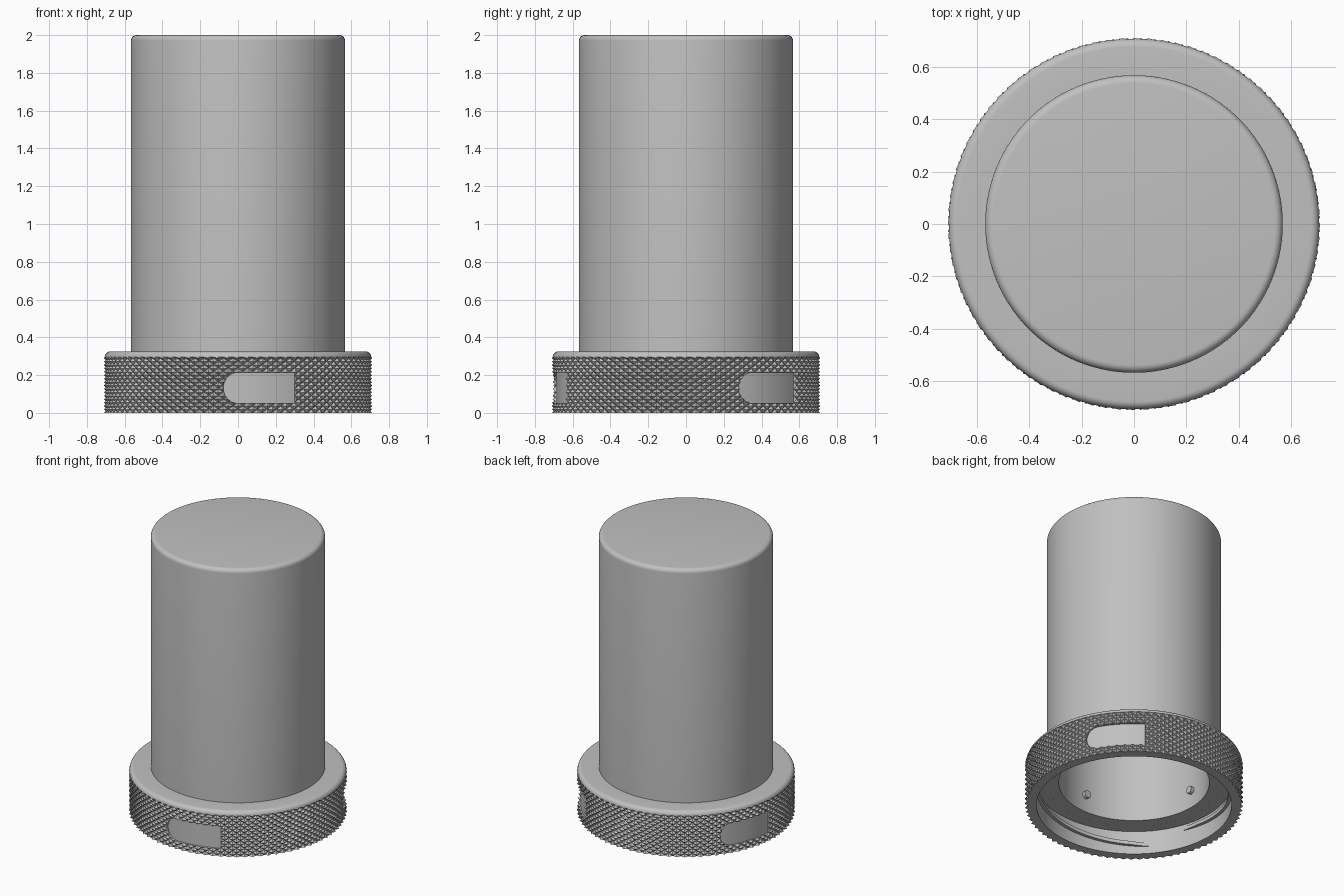
import bpy, bmesh
from math import sin, cos, pi, radians, sqrt

cube = bpy.data.objects.get("Cube")
if cube:
    bpy.data.objects.remove(cube, do_unlink=True)

grey = bpy.data.materials.new("satin_grey")
grey.use_nodes = True
GREY = (0.53, 0.53, 0.53, 1)
grey.diffuse_color = GREY
grey.node_tree.nodes["Principled BSDF"].inputs["Base Color"].default_value = GREY


def polar(r, a, z):
    return (r * cos(a), r * sin(a), z)


def finish(name, bm):
    bmesh.ops.remove_doubles(bm, verts=bm.verts, dist=1e-5)
    bmesh.ops.recalc_face_normals(bm, faces=bm.faces)
    mesh = bpy.data.meshes.new(name)
    bm.to_mesh(mesh)
    bm.free()
    mesh.materials.append(grey)
    ob = bpy.data.objects.new(name, mesh)
    bpy.context.collection.objects.link(ob)
    return ob


def smooth(ob):
    bpy.ops.object.select_all(action='DESELECT')
    ob.select_set(True)
    bpy.context.view_layer.objects.active = ob
    bpy.ops.object.shade_smooth_by_angle(angle=radians(28))


def fillet(r, z, size, steps=6):
    """Rounded outer top edge, from the side up to the top."""
    arc = [i / steps * pi / 2 for i in range(steps + 1)]
    return [(r - size + size * cos(a), z - size + size * sin(a)) for a in arc]


def lathe(name, profile, segs, closed=False, knurl_rows=0, depth=0.0):
    """Revolve a profile; the first knurl_rows points become a diamond knurl."""
    bm = bmesh.new()
    rows = []
    for j, (r, z) in enumerate(profile):
        row = []
        for i in range(segs):
            groove = depth if j < knurl_rows and (i + j) % 2 else 0
            row.append(bm.verts.new(polar(r - groove, 2 * pi * i / segs, z)))
        rows.append(row)
    for j in range(len(rows) if closed else len(rows) - 1):
        low, high = rows[j], rows[(j + 1) % len(rows)]
        for i in range(segs):
            k = (i + 1) % segs
            a, b, c, d = low[i], low[k], high[k], high[i]
            if j >= knurl_rows - 1:
                bm.faces.new((a, b, c, d))
            elif (i + j) % 2:                      # split along the groove
                bm.faces.new((a, b, c))
                bm.faces.new((a, c, d))
            else:
                bm.faces.new((a, b, d))
                bm.faces.new((b, c, d))
    return finish(name, bm)


def arc_bar(name, angles, section):
    """Sweep a four-sided section (function of 0..1) round the z axis."""
    bm = bmesh.new()
    n = len(angles) - 1
    loops = [[bm.verts.new(polar(r, a, z)) for r, z in section(i / n)]
             for i, a in enumerate(angles)]
    for p, q in zip(loops, loops[1:]):
        for i in range(4):
            k = (i + 1) % 4
            bm.faces.new((p[i], p[k], q[k], q[i]))
    bm.faces.new(loops[0])
    bm.faces.new(loops[-1])
    return finish(name, bm)


# Closed hollow tube
OUTER, BORE, STEP = 0.567, 0.49, 0.167
tube_profile = [(0, 1.92), (BORE, 1.92), (BORE, STEP), (OUTER, STEP)]
tube_profile += fillet(OUTER, 2.0, 0.03) + [(0, 2.0)]
smooth(lathe("tube_body", tube_profile, 96))

# Knurled collar
RIM, INNER, TOP, ROWS = 0.71, 0.635, 0.325, 17
ring_profile = [(RIM, 0.29 * j / (ROWS - 1)) for j in range(ROWS)]
ring_profile += fillet(RIM - 0.004, TOP, 0.03)
ring_profile += [(OUTER, TOP), (OUTER, STEP), (INNER, STEP), (INNER, 0)]
collar = lathe("knurled_collar", ring_profile, 168, True, ROWS, 0.018)

# Three recesses, rounded at one end and square at the other
SLOT_Z, HALF, FLOOR = 0.1325, 0.0825, 0.686
SPAN, ROUND = radians(32.4), 0.083 / RIM


def slot_section(t):
    d = min(1, (t * t) * SPAN / ROUND)
    h = max(0.004, HALF * sqrt(1 - (1 - d) ** 2))
    return [(FLOOR, SLOT_Z - h), (0.8, SLOT_Z - h), (0.8, SLOT_Z + h), (FLOOR, SLOT_Z + h)]


for s in range(3):
    start = radians(-96.5 + 120 * s)
    cutter = arc_bar("slot_cutter", [start + SPAN * (i / 24) ** 2 for i in range(25)], slot_section)
    cutter.hide_render = True
    cut = collar.modifiers.new("slot", 'BOOLEAN')
    cut.object = cutter
    cut.operation = 'DIFFERENCE'
    cut.solver = 'EXACT'
    bpy.context.view_layer.objects.active = collar
    bpy.ops.object.modifier_apply(modifier=cut.name)
    bpy.data.objects.remove(cutter, do_unlink=True)
smooth(collar)


# Sloping locking ramps inside the collar
def ramp_section(t):
    z = 0.05 + 0.075 * t
    r = INNER - 0.022 * min(1, 8 * t + 0.05, 8 * (1 - t) + 0.05)
    return [(r, z), (INNER + 0.01, z), (INNER + 0.01, z + 0.025), (r, z + 0.025)]


for s in range(3):
    start = radians(-140 + 120 * s)
    smooth(arc_bar("locking_ramp", [start + radians(100) * i / 32 for i in range(33)], ramp_section))

# Small pins inside the bore
for s in range(4):
    a = s * pi / 2
    bpy.ops.mesh.primitive_cylinder_add(vertices=20, radius=0.026, depth=0.05,
                                        location=polar(BORE, a, 0.29), rotation=(0, pi / 2, a))
    pin = bpy.context.object
    pin.name = "bore_pin"
    pin.data.materials.append(grey)
    smooth(pin)
